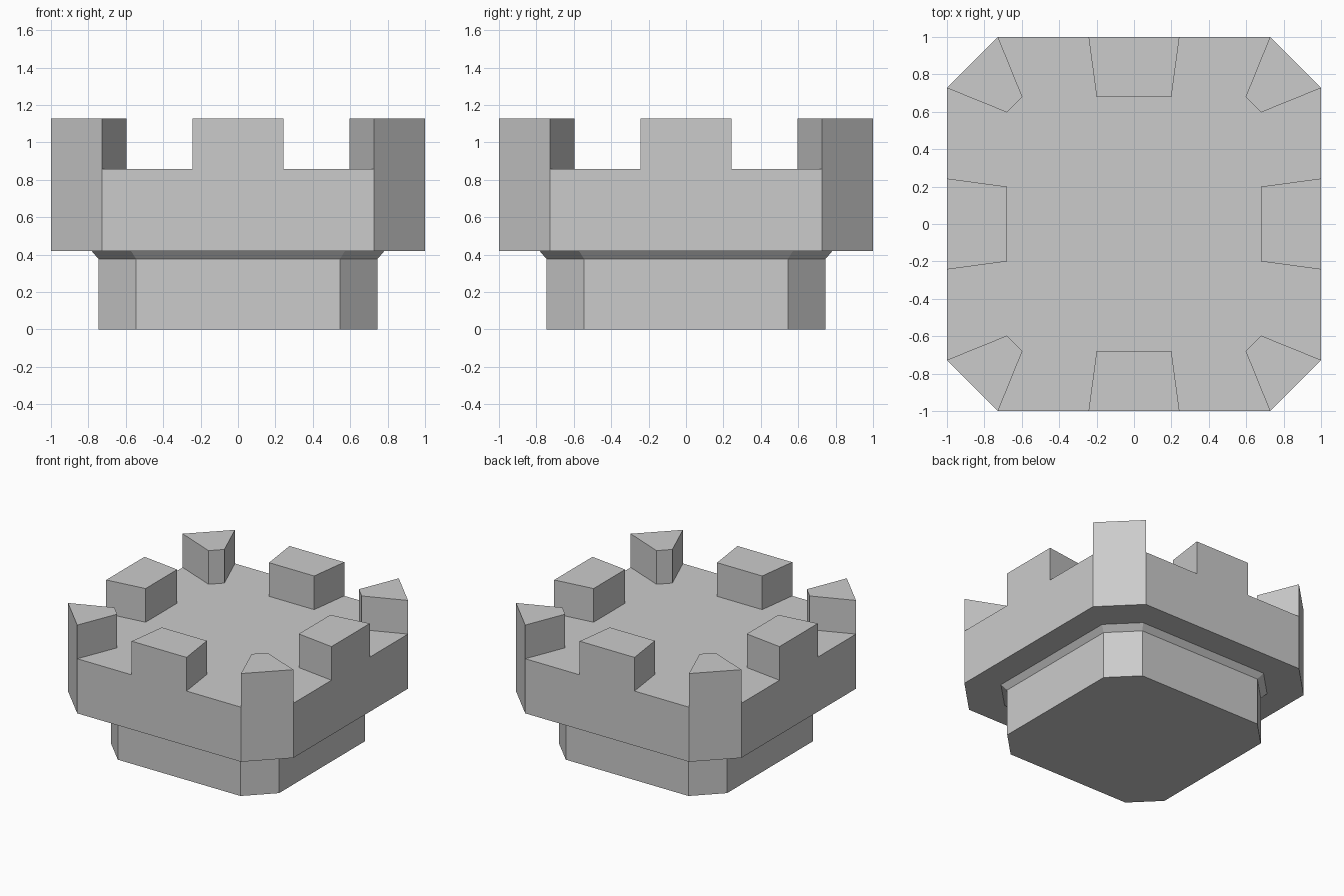
import bpy, bmesh

if "Cube" in bpy.data.objects:
    bpy.data.objects.remove(bpy.data.objects["Cube"])

Z_BASE, Z_CROWN, Z_FLOOR, Z_TOP = 0.377, 0.42, 0.858, 1.128


def turn(p, k):
    """Rotate a 2D point by k quarter turns."""
    x, y = p
    for _ in range(k):
        x, y = -y, x
    return x, y


def octagon(half, corner, z):
    """Square outline with cut corners, counter-clockwise."""
    return [(*turn(p, k), z) for k in range(4)
            for p in ((-corner, -half), (corner, -half))]


def band(low, high):
    n = len(low)
    return [[low[i], low[(i + 1) % n], high[(i + 1) % n], high[i]] for i in range(n)]


def build(name, faces):
    bm = bmesh.new()
    for f in faces:
        bm.faces.new([bm.verts.new(p) for p in f])
    bmesh.ops.remove_doubles(bm, verts=bm.verts[:], dist=1e-4)
    bmesh.ops.recalc_face_normals(bm, faces=bm.faces[:])
    me = bpy.data.meshes.new(name)
    bm.to_mesh(me)
    bm.free()
    ob = bpy.data.objects.new(name, me)
    bpy.context.collection.objects.link(ob)
    return ob


# Lower plinth and the sloping collar above it
foot = octagon(0.746, 0.545, 0)
neck = octagon(0.746, 0.545, Z_BASE)
lip = octagon(0.783, 0.572, Z_CROWN)
build("plinth", [foot[::-1]] + band(foot, neck))
build("collar", band(neck, lip))

# Crown: underside, walkway, outer walls and merlons
rim = octagon(1, 0.727, Z_CROWN)
faces = band(lip, rim)
side = [(-0.243, -1), (-0.2, -0.68), (0.2, -0.68), (0.243, -1)]
corner = [(0.727, -1), (0.597, -0.68), (0.68, -0.597), (1, -0.727)]
walkway = []
for k in range(4):
    for plan in (side, corner):
        pts = [turn(p, k) for p in plan]
        low = [(*p, Z_FLOOR) for p in pts]
        high = [(*p, Z_TOP) for p in pts]
        walkway += low
        # merlon top and its three inner sides
        faces.append(high)
        faces += band(low, high)[:3]
    # long wall rising into the middle merlon
    wall = [(-0.727, Z_CROWN), (0.727, Z_CROWN), (0.727, Z_FLOOR), (0.243, Z_FLOOR),
            (0.243, Z_TOP), (-0.243, Z_TOP), (-0.243, Z_FLOOR), (-0.727, Z_FLOOR)]
    faces.append([(*turn((x, -1), k), z) for x, z in wall])
    # cut corner wall, full height
    a, b = turn(corner[0], k), turn(corner[3], k)
    faces.append([(*a, Z_CROWN), (*b, Z_CROWN), (*b, Z_FLOOR),
                  (*b, Z_TOP), (*a, Z_TOP), (*a, Z_FLOOR)])
faces.append(walkway)
build("battlement_crown", faces)
